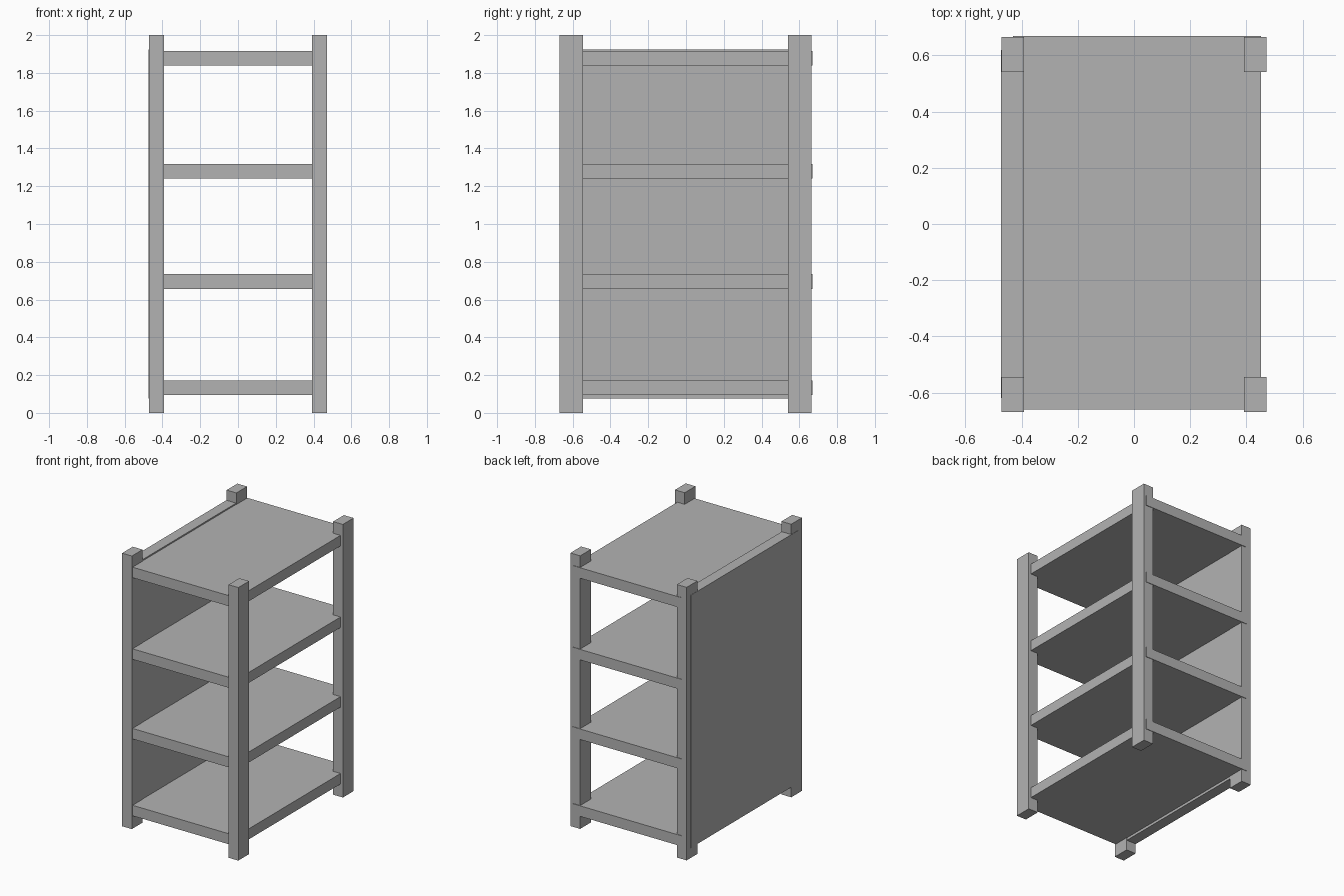
import bpy

# Remove the default cube
cube = bpy.data.objects.get("Cube")
if cube:
    bpy.data.objects.remove(cube, do_unlink=True)

# Single grey finish
GREY = (0.45, 0.45, 0.45, 1.0)
grey = bpy.data.materials.new("plain grey")
grey.use_nodes = True
grey.diffuse_color = GREY
for node in grey.node_tree.nodes:
    if node.type == "BSDF_PRINCIPLED":
        node.inputs["Base Color"].default_value = GREY


def box(name, x, y, z):
    """Box spanning the given (low, high) range on each axis."""
    spans = (x, y, z)
    bpy.ops.mesh.primitive_cube_add(size=1, location=[(a + b) / 2 for a, b in spans])
    obj = bpy.context.object
    obj.name = name
    obj.scale = [b - a for a, b in spans]
    bpy.ops.object.transform_apply(location=False, rotation=False, scale=True)
    obj.data.materials.append(grey)
    return obj


# Four corner posts
for side, x in (("right", (-0.471, -0.392)), ("left", (0.392, 0.471))):
    for end, y in (("front", (-0.669, -0.545)), ("back", (0.541, 0.665))):
        box(f"{end}_{side}_post", x, y, (0, 2))

# Shelves, standing slightly proud of the back posts
SHELF_THICKNESS = 0.077
for number, bottom in enumerate((0.094, 0.657, 1.24, 1.838), start=1):
    box(f"shelf_{number}", (-0.43, 0.452), (-0.66, 0.669),
        (bottom, bottom + SHELF_THICKNESS))

# Solid panel closing the right side, just proud of its posts
box("side_panel", (-0.473, -0.394), (-0.62, 0.62), (0.075, 1.925))
